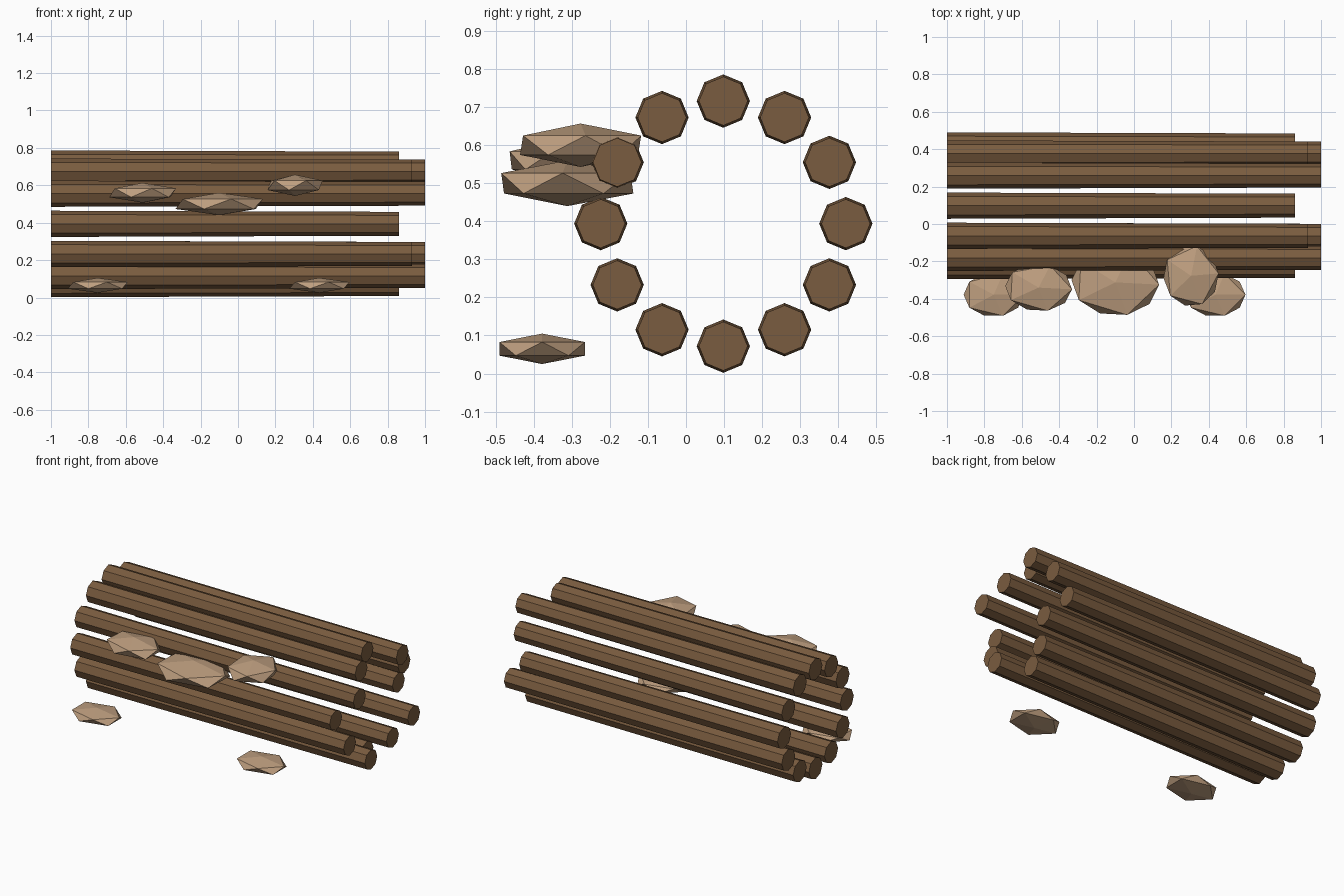
import bpy
import math

# Remove the default cube
cube = bpy.data.objects.get("Cube")
if cube:
    bpy.data.objects.remove(cube, do_unlink=True)


def flat_colour(name, rgb):
    mat = bpy.data.materials.new(name)
    mat.use_nodes = True
    colour = (*rgb, 1.0)
    mat.diffuse_color = colour
    bsdf = next(n for n in mat.node_tree.nodes if n.type == 'BSDF_PRINCIPLED')
    bsdf.inputs["Base Color"].default_value = colour
    return mat


bark = flat_colour("brown_bark", (0.195, 0.107, 0.05))
stone = flat_colour("tan_stone", (0.51, 0.34, 0.21))


def add_log(index, y, z, right_end):
    # Slightly tapered eight-sided log lying along x
    bpy.ops.mesh.primitive_cone_add(
        vertices=8, radius1=0.07, radius2=0.064, depth=right_end + 1,
        location=((right_end - 1) / 2, y, z), rotation=(0, math.pi / 2, 0))
    log = bpy.context.object
    log.name = f"log_{index + 1}"
    log.data.materials.append(bark)


def add_rock(name, location, size, turn=0):
    # Flattened twenty-faced rock
    bpy.ops.mesh.primitive_ico_sphere_add(
        subdivisions=1, radius=1, location=location,
        rotation=(0, 0, math.radians(turn)))
    rock = bpy.context.object
    rock.name = name
    rock.scale = size
    rock.data.materials.append(stone)


# Ring of twelve logs, cut to three repeating lengths
right_ends = (0.86, 0.93, 1.0)
for i in range(12):
    angle = math.radians(90 + 30 * i)
    add_log(i, 0.098 + 0.322 * math.cos(angle),
            0.394 + 0.322 * math.sin(angle), right_ends[i % 3])

# Low rocks in front
for name, x in (("low_rock_right", -0.75), ("low_rock_left", 0.435)):
    add_rock(name, (x, -0.378, 0.065), (0.18, 0.132, 0.04))

# Higher rocks against the front of the ring
add_rock("high_rock_right", (-0.51, -0.34, 0.56), (0.2, 0.142, 0.053), -3)
add_rock("high_rock_middle", (-0.1, -0.312, 0.5), (0.262, 0.2, 0.06), -3)
add_rock("high_rock_left", (0.305, -0.277, 0.6), (0.165, 0.183, 0.057), 5)
